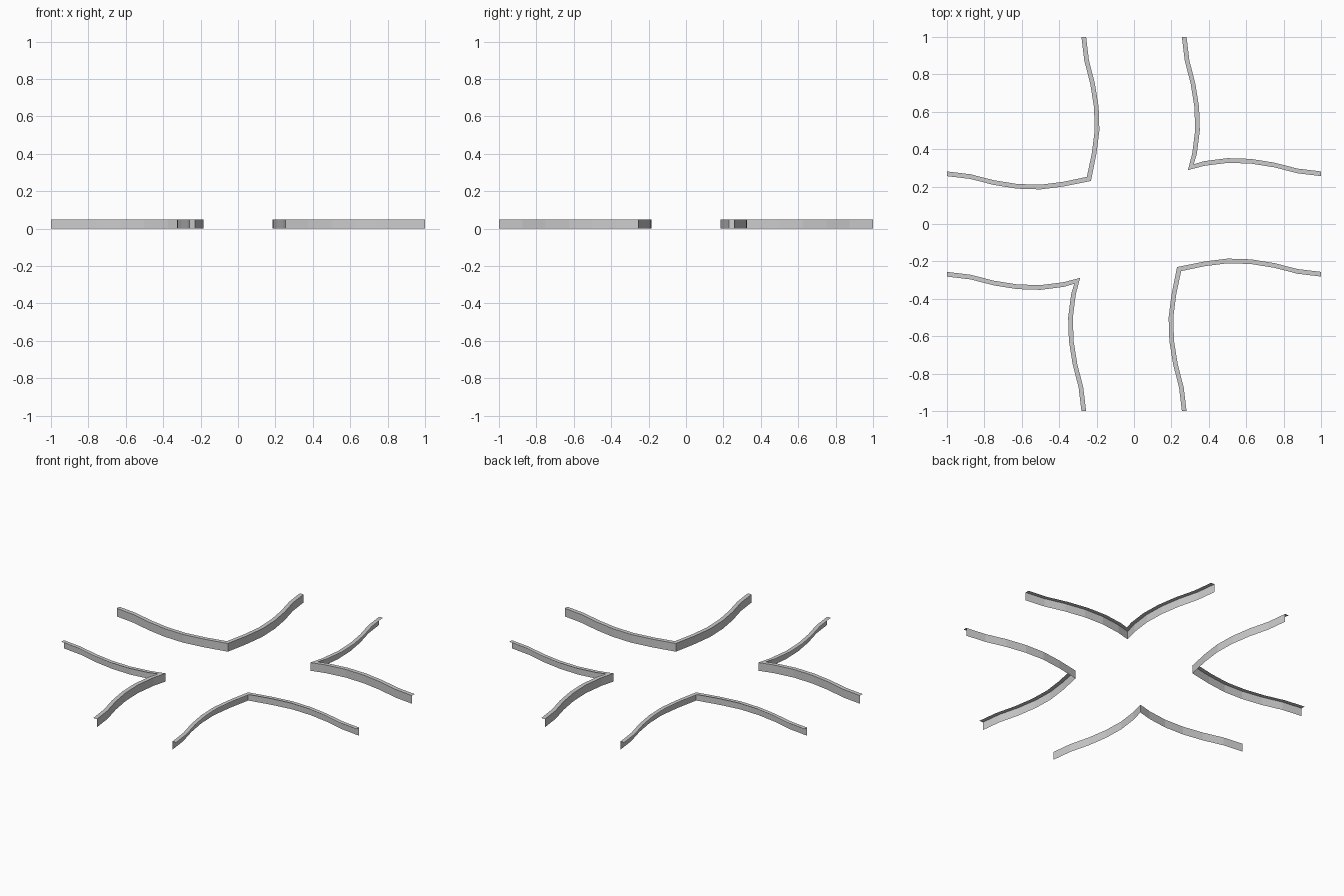
import bpy, bmesh
from mathutils import Matrix

if "Cube" in bpy.data.objects:
    bpy.data.objects.remove(bpy.data.objects["Cube"])

HEIGHT, WIDTH, HALF_ROAD = 0.05, 0.025, 0.256
# sideways sway of each road at distances from the centre
SWAY = [(0.375, 0.055), (0.5, 0.071), (0.625, 0.067),
        (0.75, 0.047), (0.875, 0.015), (1.0, 0.0)]


def kerb(name, sign, corner_in, corner_out, turn):
    """Open L-section kerb: road-facing wall plus top strip, mirrored about its diagonal."""
    inner = [(corner_in, corner_in)] + [(d, HALF_ROAD + sign * s) for d, s in SWAY]
    outer = [(corner_out, corner_out)] + [(x, y + WIDTH) for x, y in inner[1:]]

    def full(pts):
        return [(y, x) for x, y in reversed(pts[1:])] + pts
    inner, outer = full(inner), full(outer)
    bm = bmesh.new()
    rows = [[bm.verts.new((x, y, z)) for x, y in pts]
            for pts, z in ((inner, 0), (inner, HEIGHT), (outer, HEIGHT))]
    for a, b in zip(rows, rows[1:]):
        for i in range(len(a) - 1):
            bm.faces.new((a[i + 1], a[i], b[i], b[i + 1]))
    bm.normal_update()
    # top strip must face upwards, wall faces the road
    if sum(f.normal.z for f in bm.faces) < 0:
        bmesh.ops.reverse_faces(bm, faces=bm.faces[:])
    # quarter turns as exact matrices
    quarter = Matrix(((0, -1, 0, 0), (1, 0, 0, 0), (0, 0, 1, 0), (0, 0, 0, 1)))
    for _ in range(turn):
        bm.transform(quarter)
    mesh = bpy.data.meshes.new(name)
    bm.to_mesh(mesh)
    bm.free()
    bpy.context.collection.objects.link(bpy.data.objects.new(name, mesh))


# sharp corners and blunt corners alternate round the crossing
kerb("kerb_back_right", 1, 0.288, 0.319, 0)
kerb("kerb_back_left", -1, 0.23, 0.252, 1)
kerb("kerb_front_left", 1, 0.288, 0.319, 2)
kerb("kerb_front_right", -1, 0.23, 0.252, 3)
